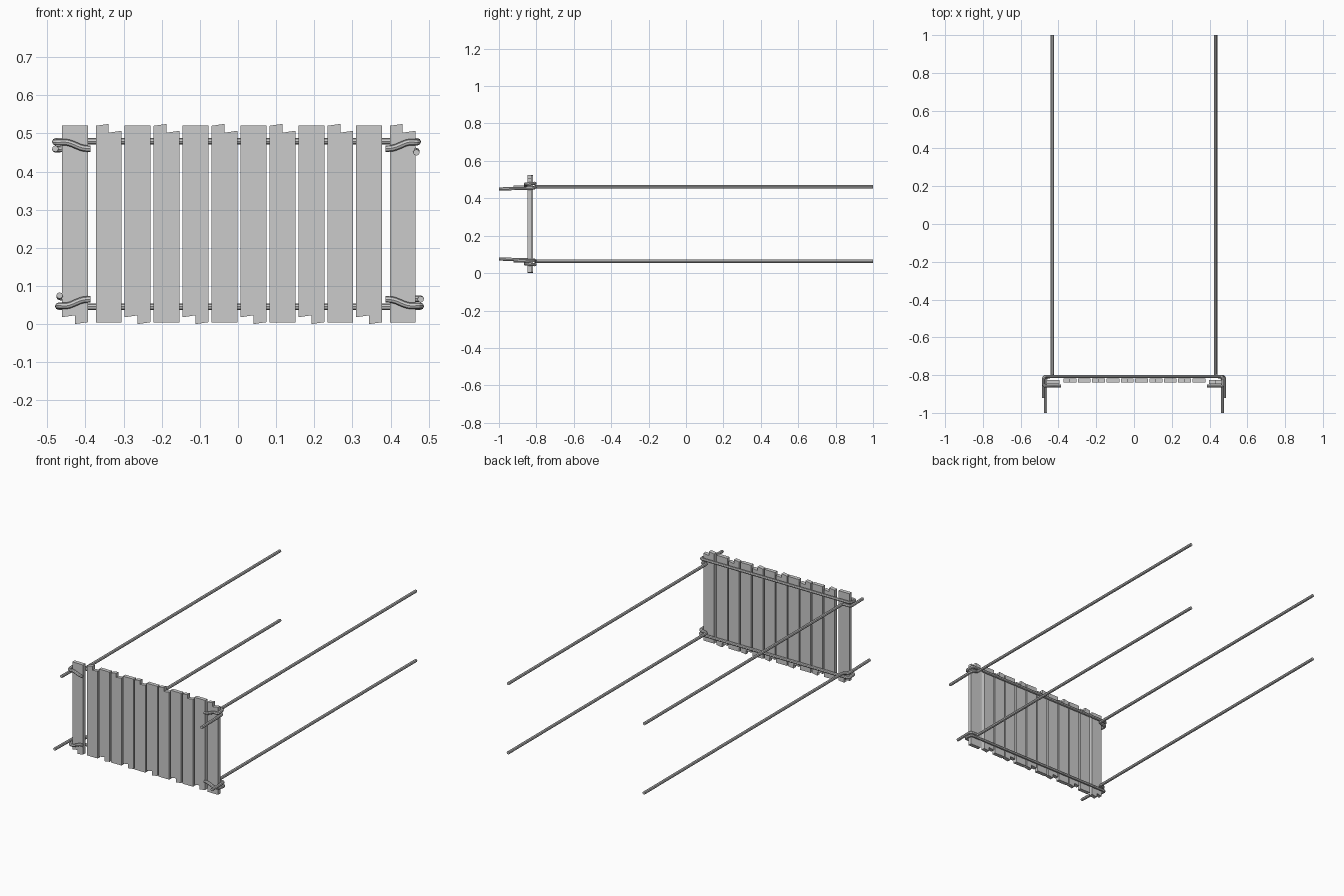
import bpy, bmesh
from mathutils import Vector

if "Cube" in bpy.data.objects:
    bpy.data.objects.remove(bpy.data.objects["Cube"])

H = 0.525      # panel height; the panel has half-turn symmetry about its centre
R = 0.0085     # wire radius


def fillet(pts, r=0.014, n=3):
    """Round the corners of a polyline."""
    pts = [Vector(p) for p in pts]
    out = [pts[0]]
    for a, b, c in zip(pts, pts[1:], pts[2:]):
        d0, d1 = a - b, c - b
        p = b + d0.normalized() * min(r, d0.length * 0.45)
        q = b + d1.normalized() * min(r, d1.length * 0.45)
        for i in range(n + 1):
            t = i / n
            out.append(p * (1 - t) ** 2 + b * 2 * t * (1 - t) + q * t * t)
    return out + [pts[-1]]


def wire(name, pts):
    cu = bpy.data.curves.new(name, 'CURVE')
    cu.dimensions = '3D'
    cu.bevel_depth = R
    cu.bevel_resolution = 2
    cu.use_fill_caps = True
    path = fillet(pts)
    sp = cu.splines.new('POLY')
    sp.points.add(len(path) - 1)
    for p, co in zip(sp.points, path):
        p.co = (*co, 1)
    sp.use_smooth = False
    ob = bpy.data.objects.new(name, cu)
    bpy.context.collection.objects.link(ob)
    bpy.ops.object.select_all(action='DESELECT')
    ob.select_set(True)
    bpy.context.view_layer.objects.active = ob
    bpy.ops.object.convert(target='MESH')


def turn(pts):
    """Half turn in the panel plane."""
    return [(-x, y, H - z) for x, y, z in pts]


def plank(name, cx, cy, flipped):
    w, t = 0.034, 0.011
    # flat top, stepped and sloping bottom
    prof = [(-w, 0.018), (0, 0.023), (0, 0.0), (w, 0.005), (w, 0.521), (-w, 0.521)]
    if flipped:
        prof = [(-x, H - z) for x, z in prof]
    bm = bmesh.new()
    f = bm.faces.new([bm.verts.new((cx + x, cy - t, z)) for x, z in prof])
    ext = bmesh.ops.extrude_face_region(bm, geom=[f])
    vs = [v for v in ext['geom'] if isinstance(v, bmesh.types.BMVert)]
    bmesh.ops.translate(bm, verts=vs, vec=(0, 2 * t, 0))
    bmesh.ops.recalc_face_normals(bm, faces=bm.faces)
    me = bpy.data.meshes.new(name)
    bm.to_mesh(me)
    bm.free()
    bpy.context.collection.objects.link(bpy.data.objects.new(name, me))


# Twelve planks, every second one turned end for end
xs = [-0.428] + [-0.339 + i * 0.0759 for i in range(10)] + [0.432]
for i, x in enumerate(xs):
    plank(f"plank_{i + 1}", x, -0.836 if i in (0, 11) else -0.829, i % 2 == 1)

# Cross rails, hooked round the end planks to the front
YB, YF = -0.807, -0.858


def hook(s, x):
    return [(s * 0.387, YF, 0.460), (s * 0.408, YF, 0.461), (s * 0.447, YF, 0.478),
            (s * x, YF, 0.476), (s * x, YB, 0.480)]


rail = hook(-1, 0.479) + hook(1, 0.471)[::-1]
wire("upper_rail", rail)
wire("lower_rail", turn(rail))

# Long side wires: bend outward behind the end planks, then forward as stubs
left = [(-0.433, 1, 0.462), (-0.433, YB, 0.462), (-0.479, YB - 0.004, 0.458), (-0.479, -0.922, 0.460)]
right = [(0.432, 1, 0.462), (0.432, YB, 0.462), (0.468, YB - 0.004, 0.454), (0.468, -1, 0.450)]
wire("upper_left_wire", left)
wire("upper_right_wire", right)
wire("lower_right_wire", turn(left))
wire("lower_left_wire", turn(right))
